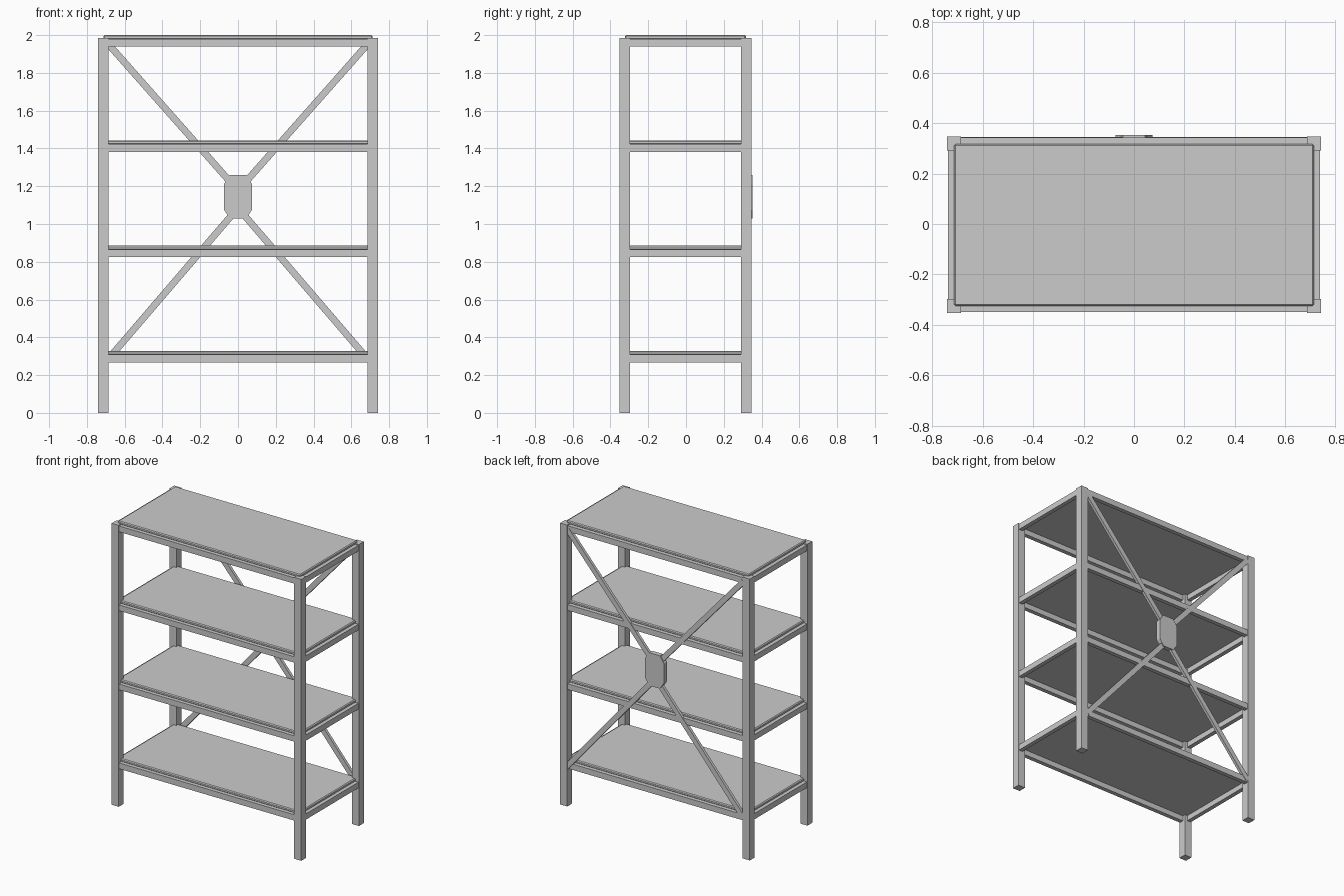
import bpy, bmesh
from mathutils import Vector

if "Cube" in bpy.data.objects:
    bpy.data.objects.remove(bpy.data.objects["Cube"])


def make_object(name, bm, bevel=0.0):
    bmesh.ops.recalc_face_normals(bm, faces=bm.faces[:])
    me = bpy.data.meshes.new(name)
    bm.to_mesh(me)
    bm.free()
    ob = bpy.data.objects.new(name, me)
    bpy.context.collection.objects.link(ob)
    if bevel:
        mod = ob.modifiers.new("edge_bevel", 'BEVEL')
        mod.width = bevel
        mod.segments = 1
    return ob


def box(name, lo, hi, bevel=0.0):
    bm = bmesh.new()
    bmesh.ops.create_cube(bm, size=1)
    for v in bm.verts:
        v.co = Vector([(a + b) / 2 + c * (b - a) for a, b, c in zip(lo, hi, v.co)])
    return make_object(name, bm, bevel)


def plate(name, outline, y0, y1):
    # extrude an (x, z) outline along y
    bm = bmesh.new()
    face = bm.faces.new([bm.verts.new((x, y0, z)) for x, z in outline])
    ext = bmesh.ops.extrude_face_region(bm, geom=[face])
    verts = [g for g in ext['geom'] if isinstance(g, bmesh.types.BMVert)]
    bmesh.ops.translate(bm, verts=verts, vec=(0, y1 - y0, 0))
    return make_object(name, bm)


X, YF, YB, POST = 0.74, -0.352, 0.346, 0.055
IN, RAIL = 0.004, 0.03
TOPS = (2.0, 1.443, 0.885, 0.328)

# corner posts
for side, x0 in (("left", -X), ("right", X - POST)):
    for end, y0 in (("front", YF), ("back", YB - POST)):
        box(f"{end}_{side}_post", (x0, y0, 0), (x0 + POST, y0 + POST, 1.986))

# shelves: four rails around each board
for i, t in enumerate(TOPS):
    z0, z1 = t - 0.061, t - 0.02
    xi = X - POST
    for end, y0 in (("front", YF + IN), ("back", YB - IN - RAIL)):
        box(f"{end}_rail_{i}", (-xi, y0, z0), (xi, y0 + RAIL, z1))
    for side, x0 in (("left", -X + IN), ("right", X - IN - RAIL)):
        box(f"{side}_rail_{i}", (x0, YF + POST, z0), (x0 + RAIL, YB - POST, z1))
    box(f"shelf_board_{i}", (-0.713, -0.324, t - 0.023), (0.713, 0.317, t), 0.006)

# diagonal brace arms meeting at the centre plate
for sx, side in ((-1, "left"), (1, "right")):
    for level, a, b in (("upper", (0.02, 1.199), (0.687, 1.953)),
                        ("lower", (0.02, 1.062), (0.687, 0.285))):
        p, q = Vector((sx * a[0], a[1])), Vector((sx * b[0], b[1]))
        d = (q - p).normalized()
        n = Vector((-d.y, d.x)) * 0.018
        plate(f"{level}_{side}_brace", [p + n, q + n, q - n, p - n], 0.325, 0.345)

# chamfered centre plate
w, h, cx, cz, mid = 0.073, 0.116, 0.03, 0.046, 1.144
outline = [(w, h - cz), (w - cx, h), (cx - w, h), (-w, h - cz),
           (-w, cz - h), (cx - w, -h), (w - cx, -h), (w, cz - h)]
plate("brace_centre_plate", [(x, z + mid) for x, z in outline], 0.318, 0.352)
